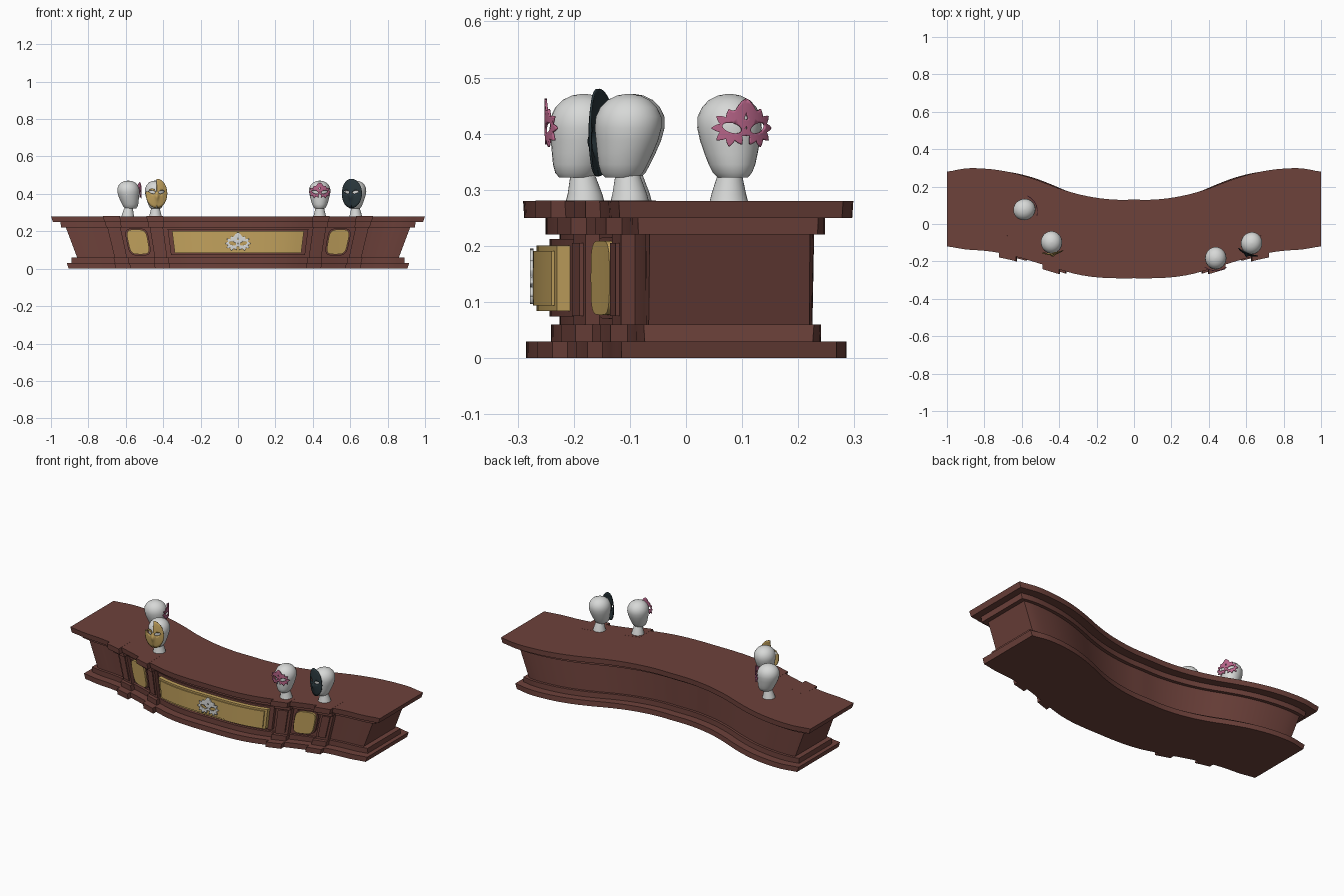
import bpy, bmesh, math
from math import sin, cos, pi, sqrt, exp

if "Cube" in bpy.data.objects:
    bpy.data.objects.remove(bpy.data.objects["Cube"])

def material(name, rgb):
    m = bpy.data.materials.new(name)
    m.diffuse_color = (*rgb, 1)
    m.use_nodes = True
    m.node_tree.nodes["Principled BSDF"].inputs["Base Color"].default_value = m.diffuse_color
    return m

WOOD = material("red_brown_wood", (0.155, 0.054, 0.044))
GOLD = material("gold", (0.54, 0.36, 0.11))
WHITE = material("off_white", (0.68, 0.69, 0.68))
PINK = material("pink", (0.48, 0.13, 0.25))
DARK = material("dark_teal", (0.022, 0.037, 0.044))

# Plan curves of the counter top, sampled every 0.1 of its half length
FRONT = [-.29, -.29, -.285, -.27, -.243, -.213, -.183, -.158, -.143, -.136, -.12]
BACK = [.13, .13, .14, .16, .19, .228, .261, .284, .296, .297, .28]

def curve(tab, t):
    f = min(abs(t), 1) * 10
    i = min(int(f), 9)
    f -= i
    p0, p1, p2, p3 = (tab[min(abs(i + k), 10)] for k in (-1, 0, 1, 2))
    return p1 + .5 * f * (p2 - p0 + f * (2*p0 - 5*p1 + 4*p2 - p3 + f * (3*(p1 - p2) + p3 - p0)))

def taper(z):                      # the counter narrows towards the floor
    return .905 + .095 * z / .28

def finish(name, bm, mat, angle=35):
    bmesh.ops.remove_doubles(bm, verts=bm.verts, dist=1e-5)
    bmesh.ops.recalc_face_normals(bm, faces=bm.faces)
    me = bpy.data.meshes.new(name)
    bm.to_mesh(me)
    bm.free()
    me.materials.append(mat)
    me.shade_smooth()
    me.set_sharp_from_angle(angle=math.radians(angle))
    ob = bpy.data.objects.new(name, me)
    bpy.context.collection.objects.link(ob)
    return ob

def slab(name, levels, mat, n, full=False):
    """Stack of curved rings; level = (z, t0, t1, front inset, back inset)."""
    bm = bmesh.new()
    rings = []
    for z, t0, t1, fi, bi in levels:
        ts = [t0 + (t1 - t0) * i / n for i in range(n + 1)]
        fr = [bm.verts.new((t * taper(z), curve(FRONT, t) + fi, z)) for t in ts]
        bk = [bm.verts.new((t * taper(z), (curve(BACK, t) - bi) if full
                            else curve(FRONT, t) + .1, z)) for t in ts]
        rings.append((fr, bk))
    for (f0, b0), (f1, b1) in zip(rings, rings[1:]):
        lo, hi = f0 + b0[::-1], f1 + b1[::-1]
        for i in range(len(lo)):
            j = (i + 1) % len(lo)
            bm.faces.new((lo[i], lo[j], hi[j], hi[i]))
    for f, b in (rings[0], rings[-1]):
        for i in range(n):
            bm.faces.new((f[i], f[i+1], b[i+1], b[i]))
    return finish(name, bm, mat)

# Counter body: plinth, step, sloped wall, moulding and top
body = [(0, .905, .005, .012), (.03, .915, .005, .012), (.03, .89, .05, .058), (.06, .89, .05, .058),
        (.06, .86, .065, .073), (.22, .92, .065, .07), (.22, .945, .04, .051), (.25, .95, .04, .051),
        (.25, .99, .002, .002), (.28, 1.0, 0, 0)]
slab("counter_body", [(z, -s / taper(z), s / taper(z), fi, bi) for z, s, fi, bi in body], WOOD, 64, True)

# Pilasters, each with a raised strip on the shaft
pil = [(0, .045, -.022), (.03, .045, -.022), (.03, .042, .02), (.06, .042, .02), (.06, .036, .04),
       (.22, .036, .04), (.22, .042, .012), (.25, .042, .012), (.25, .045, -.025), (.2805, .045, -.025)]
for s in (-1, 1):
    side = "left" if s < 0 else "right"
    for c, nm in ((.445, "inner"), (.677, "outer")):
        slab(f"{side}_{nm}_pilaster", [(z, s*c - h, s*c + h, f, 0) for z, h, f in pil], WOOD, 4)
        slab(f"{side}_{nm}_pilaster_strip", [(z, s*c - .022, s*c + .022, .033, 0) for z in (.075, .205)], WOOD, 3)

    # Rounded gold side panel on a wooden surround
    def rounded(hw, hh, f):
        out = []
        for k in range(17):
            a = -pi/2 + pi * k / 16
            w = hw * max(abs(cos(a)), 1e-3) ** .5
            z = .143 + hh * math.copysign(abs(sin(a)) ** .5, a)
            out.append((z, s*.56 - w, s*.56 + w, f, 0))
        return out
    slab(f"{side}_panel_surround", rounded(.064, .073, .054), WOOD, 6)
    slab(f"{side}_gold_panel", rounded(.056, .066, .042), GOLD, 6)

# Long centre panel with its frame
slab("centre_panel_frame", [(z, -.385, .385, .047, 0) for z in (.074, .212)], WOOD, 32)
slab("centre_gold_border", [(z, -.362, .362, .024, 0) for z in (.084, .201)], GOLD, 32)
slab("centre_gold_panel", [(z, -.348, .348, .018, 0) for z in (.094, .191)], GOLD, 32)

# Masks: rings of faces from each eye hole out to the rim
def party_rim(th, side):
    spike = abs(((th * 9 / (2*pi)) % 1) * 2 - 1)
    d = (th - math.radians(117)) / math.radians(18)
    return .022 + .012 * spike + .027 * exp(-d * d)

def face_rim(th, side):
    A, B, u0, v0 = .056, .078, .024, .008       # ray from the eye to an oval
    c, s = cos(th), sin(th)
    a = c*c/A/A + s*s/B/B
    b = u0*c/A/A + v0*s/B/B
    k = u0*u0/A/A + v0*v0/B/B - 1
    return (-b + sqrt(b*b - a*k)) / a

def half_rim(th, side):                         # upper left quarter is cut away
    r = face_rim(th, side)
    return min(r, .019) if side < 0 and sin(th) > .1 else r

def mask(name, rim, mat, place, thick=.004, eu=.025, ev=.13):
    bm = bmesh.new()
    n, m = 72, 5
    for side in (1, -1):
        rows = []
        for i in range(n):
            th = 2 * pi * i / n
            c, s = cos(th), sin(th)
            r1 = rim(th, side)
            if c < -1e-4:
                r1 = min(r1, eu / -c)
            r0 = 1 / sqrt((c*.96 + s*.28)**2 / .017**2 + (s*.96 - c*.28)**2 / .0085**2)
            rows.append([bm.verts.new(place(side * (eu + c*(r0 + (r1-r0)*k/m)),
                                            ev + s*(r0 + (r1-r0)*k/m))) for k in range(m + 1)])
        for i in range(n):
            p, q = rows[i], rows[(i + 1) % n]
            for k in range(m):
                bm.faces.new((p[k], q[k], q[k+1], p[k+1]))
    ob = finish(name, bm, mat, 40)
    sol = ob.modifiers.new("thickness", 'SOLIDIFY')
    sol.thickness = thick
    sol.offset = 0
    return ob

def on_face(u, v):                              # simple curved front
    return (u, -.066 + 6*u*u, v)

def on_face_nose(u, v):                         # curved front with a nose
    nose = .01 * exp(-(u/.01)**2 - ((v - .105)/.02)**2)
    return (u, -.065 + 5*u*u + 1.5*(v - .12)**2 - nose, v)

def on_panel(u, v):                             # emblem lies on the centre panel
    x, z = u * 1.15, .135 + (v - .13) * 1.15
    return (x, curve(FRONT, x / taper(z)) + .015, z)

mask("panel_mask_emblem", party_rim, WHITE, on_panel, .006)

# Display heads: (height, half width, half depth, shift)
HEAD = [(0, .034, .034, .004), (.012, .031, .031, .004), (.046, .022, .022, 0), (.042, .026, .03, -.012),
        (.05, .034, .038, -.011), (.065, .041, .044, -.009), (.085, .047, .05, -.005),
        (.108, .053, .056, -.001), (.13, .057, .06, .001), (.15, .056, .059, .002),
        (.167, .048, .051, .002), (.18, .036, .038, .002), (.188, .02, .021, .002), (.191, .003, .003, .002)]

def head(name):
    bm = bmesh.new()
    n, rings = 28, []
    for z, rx, ry, dy in HEAD:
        rings.append([bm.verts.new((rx*cos(2*pi*i/n), dy + ry*sin(2*pi*i/n), z)) for i in range(n)])
    for a, b in zip(rings, rings[1:]):
        for i in range(n):
            j = (i + 1) % n
            bm.faces.new((a[i], a[j], b[j], b[i]))
    bm.faces.new(rings[0])
    bm.faces.new(rings[-1])
    return finish(name, bm, WHITE, 50)

STANDS = [("back_left", -.585, .078, 116, party_rim, PINK, on_face),
          ("front_left", -.441, -.099, 6, half_rim, GOLD, on_face_nose),
          ("front_right", .437, -.184, 0, party_rim, PINK, on_face),
          ("far_right", .628, -.104, -22, face_rim, DARK, on_face_nose)]
for nm, x, y, yaw, rim, mat, place in STANDS:
    for ob in (head(nm + "_display_head"), mask(nm + "_mask", rim, mat, place)):
        ob.location = (x, y, .28)
        ob.rotation_euler = (0, 0, math.radians(yaw))
